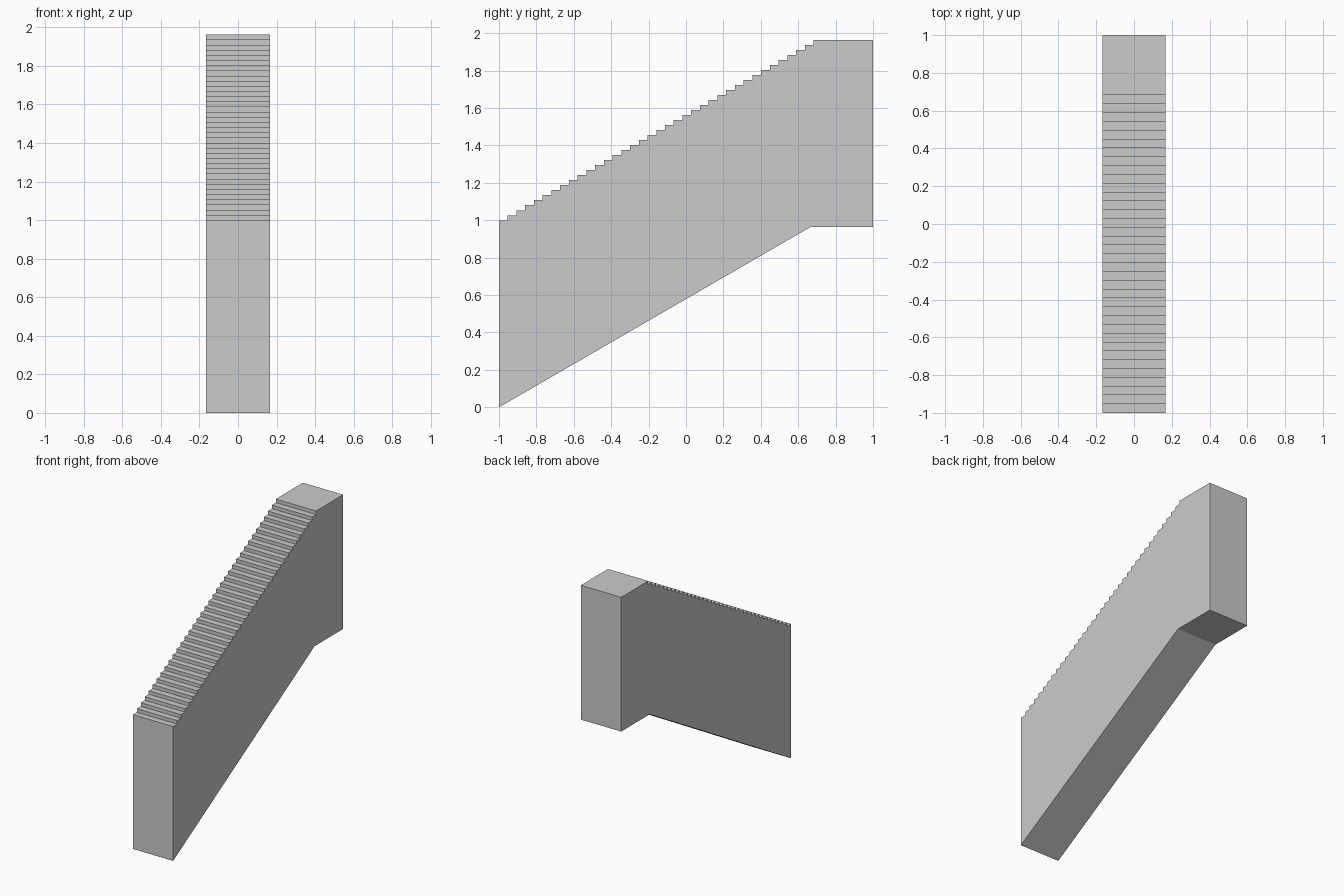
import bpy, bmesh

if "Cube" in bpy.data.objects:
    bpy.data.objects.remove(bpy.data.objects["Cube"])

STEPS = 36
HALF_W = 0.166        # half width of the flight
DEPTH = 1.0           # wall height under the first tread
RISE = 0.963          # total climb
STAIR_END = 0.682     # y where the last riser meets the landing
BEND = 0.664          # y where the sloped underside turns level

# Side profile (y, z): underside, landing, then treads from top to bottom
profile = [(-1, 0), (BEND, RISE), (1, RISE), (1, DEPTH + RISE)]
run = (STAIR_END + 1) / STEPS
rise = RISE / STEPS
for i in range(STEPS, 0, -1):
    y = -1 + i * run
    profile += [(y, DEPTH + i * rise), (y, DEPTH + (i - 1) * rise)]
profile.append((-1, DEPTH))

# Extrude the profile across x
bm = bmesh.new()
face = bm.faces.new([bm.verts.new((-HALF_W, y, z)) for y, z in profile])
extruded = bmesh.ops.extrude_face_region(bm, geom=[face])["geom"]
new_verts = [g for g in extruded if isinstance(g, bmesh.types.BMVert)]
bmesh.ops.translate(bm, verts=new_verts, vec=(2 * HALF_W, 0, 0))
bmesh.ops.recalc_face_normals(bm, faces=bm.faces)

mesh = bpy.data.meshes.new("stair_flight")
bm.to_mesh(mesh)
bm.free()
bpy.context.collection.objects.link(bpy.data.objects.new("stair_flight", mesh))
